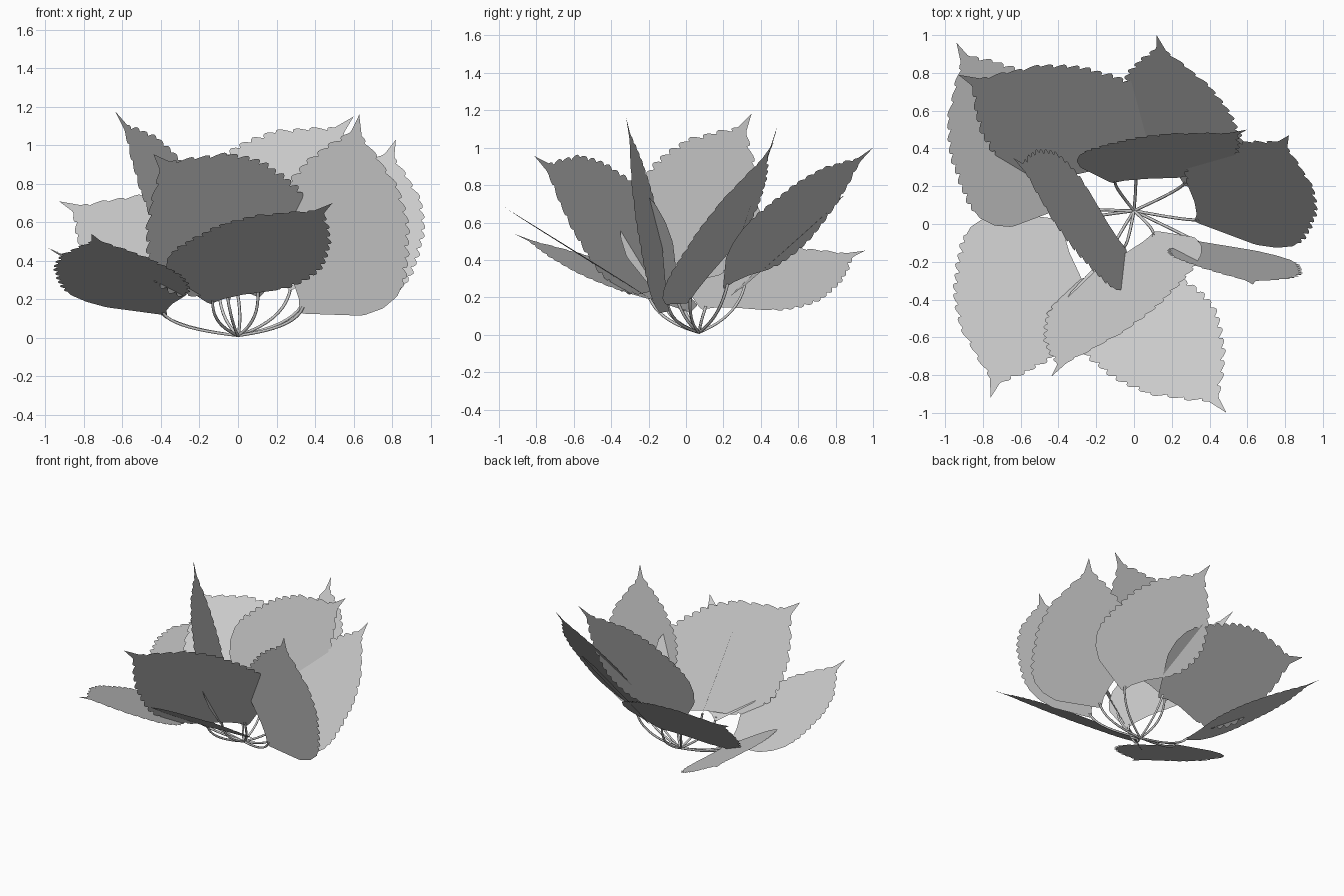
import bpy
from mathutils import Vector

if "Cube" in bpy.data.objects:
    bpy.data.objects.remove(bpy.data.objects["Cube"])

HUB = Vector((0, 0.07, 0.012))

# leaf: (base, tip, point on the broad edge, fullness of the narrow half)
LEAVES = [
    ((-.15, -.17, .18), (.49, -1.0, .70), (-.36, -.56, .42), 1),
    ((.33, -.09, .13), (.63, -.32, 1.16), (.88, -.25, .51), 1),
    ((-.04, -.14, .20), (-.64, .35, 1.18), (-.12, -.33, .67), 1),
    ((.12, -.04, .22), (-.44, -.81, .955), (.28, -.27, .80), 1.25),
    ((.02, .30, .25), (-.93, .79, .71), (-.02, .75, .65), 1.3),
    ((-.12, .22, .30), (.60, .50, 1.15), (-.28, .37, .74), 1),
    ((.28, .20, .25), (.12, 1.0, 1.0), (.57, .45, .70), 1.1),
    ((-.38, .02, .12), (-.76, -.92, .54), (-.94, -.27, .33), 1.05),
    ((-.40, .08, .14), (-.94, .96, .45), (-.91, .19, .42), 1.1),
    ((.33, .01, .17), (.82, .47, 1.03), (.95, .03, .50), 1),
]
# half widths along the blade, as fractions of its length
BROAD = [(0, .01), (.02, .07), (.077, .24), (.14, .31), (.217, .352), (.30, .36),
         (.40, .348), (.57, .31), (.72, .23), (.83, .115), (.90, .035), (1, 0)]
NARROW = [(0, .01), (.06, .03), (.14, .085), (.25, .19), (.34, .24), (.45, .26),
          (.54, .25), (.70, .18), (.80, .11), (.86, .055), (.91, .015), (1, 0)]


def width(profile, t):
    for (a, wa), (b, wb) in zip(profile, profile[1:]):
        if t <= b:
            return wa + (wb - wa) * (t - a) / (b - a)
    return 0


def edge(profile, t, k, scale=1):
    # scalloped margin, smooth near the stalk and on the drawn-out tip
    w = width(profile, t) * scale
    if .27 < t < .9:
        w += (.004, .009, .007, 0, -.010)[k % 5] * (1 if (k // 5) % 2 else 1.4)
    return max(w, .002)


def leaf(i, base, tip, side, full):
    base, tip, side = Vector(base), Vector(tip), Vector(side)
    axis = tip - base
    length = axis.length
    u = axis.normalized()
    s = side - base
    across = s - u * s.dot(u)
    v = across.normalized()
    # widen the broad half so that its edge passes through the given point
    fit = across.length / (length * width(BROAD, s.dot(u) / length))
    fit = min(max(fit, .85), 1.3)
    verts, faces = [], []
    n = 96
    for k in range(n):
        t = k / n
        mid = base + axis * t
        verts += [mid + v * edge(BROAD, t, k, fit) * length, mid,
                  mid - v * edge(NARROW, t, k + 2, full) * length]
    for k in range(n - 1):
        a = 3 * k
        faces += [(a, a + 1, a + 4, a + 3), (a + 1, a + 2, a + 5, a + 4)]
    verts.append(tip)
    a = 3 * (n - 1)
    faces += [(a, a + 1, 3 * n), (a + 1, a + 2, 3 * n)]
    mesh = bpy.data.meshes.new("leaf_blade")
    mesh.from_pydata(verts, [], faces)
    obj = bpy.data.objects.new(f"leaf_blade_{i}", mesh)
    bpy.context.collection.objects.link(obj)


def stalk(i, base, tip):
    # thin stem that leaves the hub low and bends up into the blade
    base, tip = Vector(base), Vector(tip)
    end = base + (tip - base) * .03
    curve = bpy.data.curves.new("leaf_stalk", 'CURVE')
    curve.dimensions = '3D'
    curve.bevel_depth = .008
    curve.bevel_resolution = 1
    curve.resolution_u = 10
    sp = curve.splines.new('BEZIER')
    sp.bezier_points.add(1)
    p, q = sp.bezier_points
    out = base - HUB
    p.co, q.co = HUB, end
    p.handle_right = HUB + Vector((out.x * .5, out.y * .5, out.z * .2))
    p.handle_left = HUB - out * .2
    bend = HUB + Vector((out.x * .92, out.y * .92, out.z * .5))
    q.handle_left = bend
    q.handle_right = end + (end - bend)
    obj = bpy.data.objects.new(f"leaf_stalk_{i}", curve)
    bpy.context.collection.objects.link(obj)


for i, (b, t, s, f) in enumerate(LEAVES, 1):
    leaf(i, b, t, s, f)
    stalk(i, b, t)
